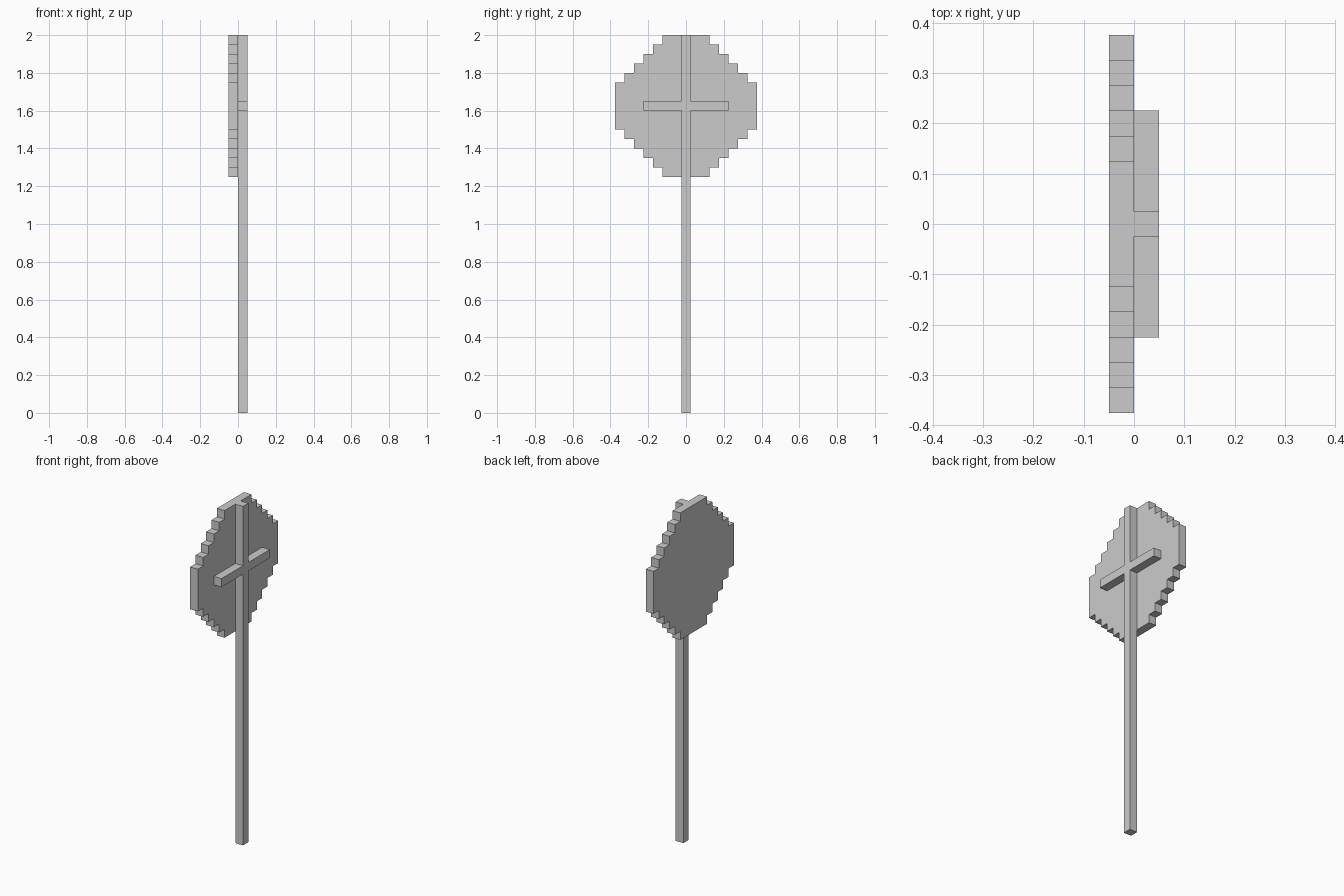
import bpy
import bmesh

if "Cube" in bpy.data.objects:
    bpy.data.objects.remove(bpy.data.objects["Cube"])

STEP = 0.05


def make_object(name, bm):
    bmesh.ops.recalc_face_normals(bm, faces=bm.faces)
    mesh = bpy.data.meshes.new(name)
    bm.to_mesh(mesh)
    bm.free()
    obj = bpy.data.objects.new(name, mesh)
    bpy.context.collection.objects.link(obj)
    return obj


def box(name, low, high):
    bm = bmesh.new()
    bmesh.ops.create_cube(bm, size=1)
    for v in bm.verts:
        v.co = [(a + b) / 2 + c * (b - a) for a, b, c in zip(low, high, v.co)]
    return make_object(name, bm)


# Sign plate: stepped outline, one corner staircase mirrored to all four
corner = [(0.125, 0.375)]
for i in range(1, 6):
    y, z = 0.125 + i * STEP, 0.375 - i * STEP
    corner += [(y - STEP, z), (y, z)]
right = corner + [(y, -z) for y, z in reversed(corner)]
outline = right + [(-y, z) for y, z in reversed(right)]

bm = bmesh.new()
face = bm.faces.new([bm.verts.new((-STEP, y, 1.625 + z)) for y, z in outline])
extruded = bmesh.ops.extrude_face_region(bm, geom=[face], use_keep_orig=True)
moved = [g for g in extruded["geom"] if isinstance(g, bmesh.types.BMVert)]
bmesh.ops.translate(bm, verts=moved, vec=(STEP, 0, 0))
make_object("sign_plate", bm)

# Full-height pole behind the plate
box("pole", (0, -0.025, 0), (STEP, 0.025, 2))

# Cross brace: one arm on each side of the pole
for side, y0, y1 in (("left", -0.225, -0.025), ("right", 0.025, 0.225)):
    box("brace_" + side, (0, y0, 1.6), (STEP, y1, 1.65))
